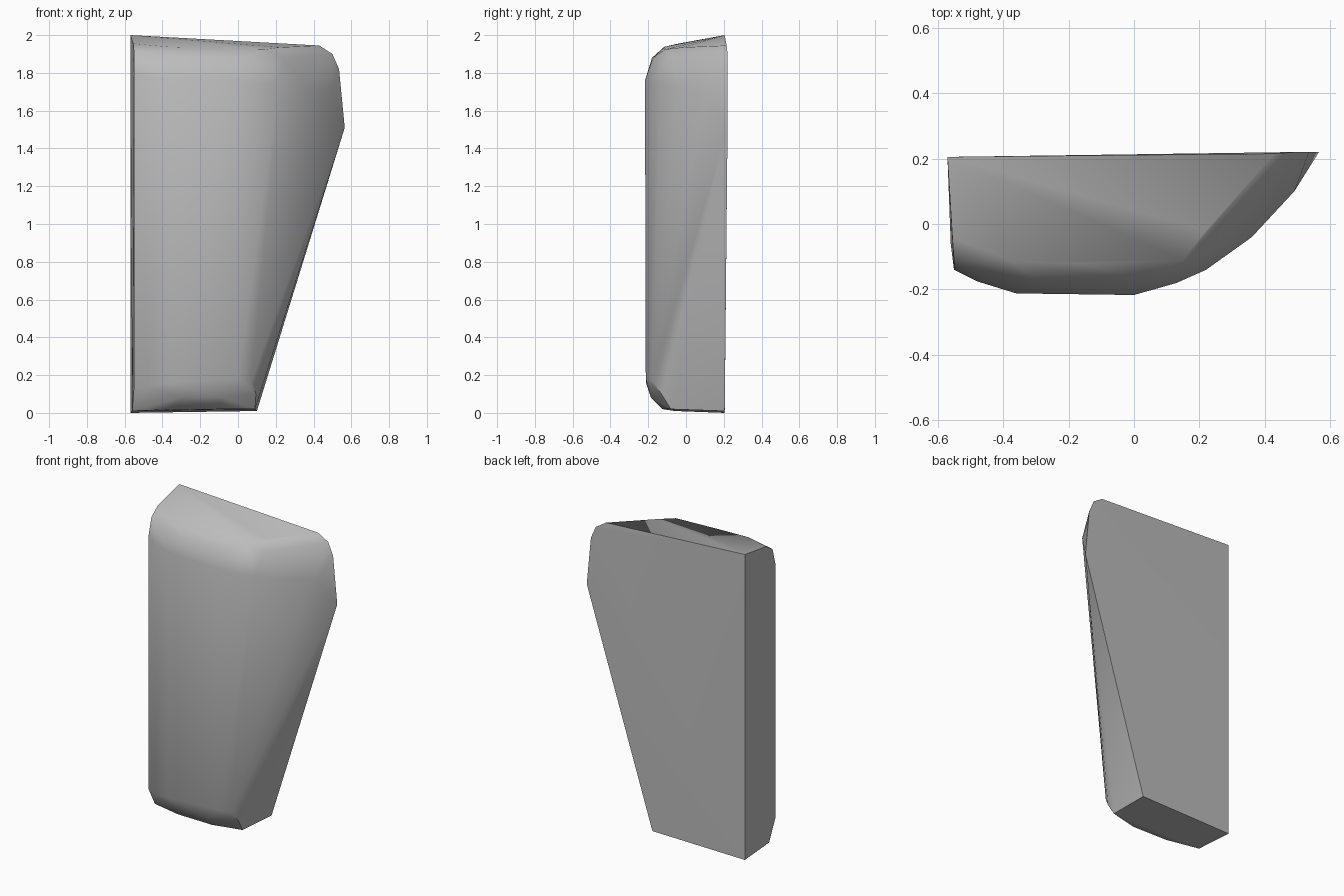
import bpy, bmesh, math

cube = bpy.data.objects.get("Cube")
if cube:
    bpy.data.objects.remove(cube)

grey = bpy.data.materials.new("plain_grey")
grey.use_nodes = True
colour = (0.5, 0.5, 0.5, 1)
grey.diffuse_color = colour
grey.node_tree.nodes["Principled BSDF"].inputs["Base Color"].default_value = colour

# Flat back outline
back = [(-.57, .205, 2), (-.57, .205, 0), (.1, .205, .01), (.565, .22, 1.51),
        (.535, .22, 1.82), (.5, .22, 1.9), (.43, .215, 1.945)]
# Sloping top edge
top = [(-.555, -.04, 1.955), (-.37, -.115, 1.938), (-.15, -.12, 1.93),
       (.15, -.11, 1.925), (.22, -.02, 1.935)]
# Rounded shoulder and bulging body
shoulder = [(-.55, -.11, 1.91), (-.3, -.18, 1.88), (.02, -.175, 1.88), (.24, -.08, 1.88)]
body = [(-.55, -.14, 1.8), (-.48, -.175, 1.78), (-.36, -.212, 1.77), (0, -.217, 1.76),
        (.13, -.18, 1.74), (.22, -.14, 1.74), (.36, -.04, 1.72), (.49, .1, 1.7)]
# Lower front and bevelled foot
lower = [(-.55, -.14, .14), (-.48, -.175, .14), (-.36, -.212, .16),
         (0, -.213, .18), (.07, -.18, .17), (.095, -.13, .1)]
foot = [(-.56, -.06, .01), (-.35, -.12, .02), (-.1, -.125, .02), (.09, -.08, .02),
        (-.3, -.185, .08), (-.08, -.185, .08)]

# Wrap the outlines into one solid block
bm = bmesh.new()
for p in back + top + shoulder + body + lower + foot:
    bm.verts.new(p)
hull = bmesh.ops.convex_hull(bm, input=bm.verts)
loose = [v for v in bm.verts if not v.link_faces]
bmesh.ops.delete(bm, geom=loose, context="VERTS")
bmesh.ops.recalc_face_normals(bm, faces=bm.faces)
mesh = bpy.data.meshes.new("rounded_block")
bm.to_mesh(mesh)
bm.free()
block = bpy.data.objects.new("rounded_block", mesh)
bpy.context.collection.objects.link(block)
mesh.materials.append(grey)

# Smooth the rounded front, keep the rim sharp
bpy.ops.object.select_all(action="DESELECT")
block.select_set(True)
bpy.context.view_layer.objects.active = block
bpy.ops.object.shade_smooth_by_angle(angle=math.radians(35))
